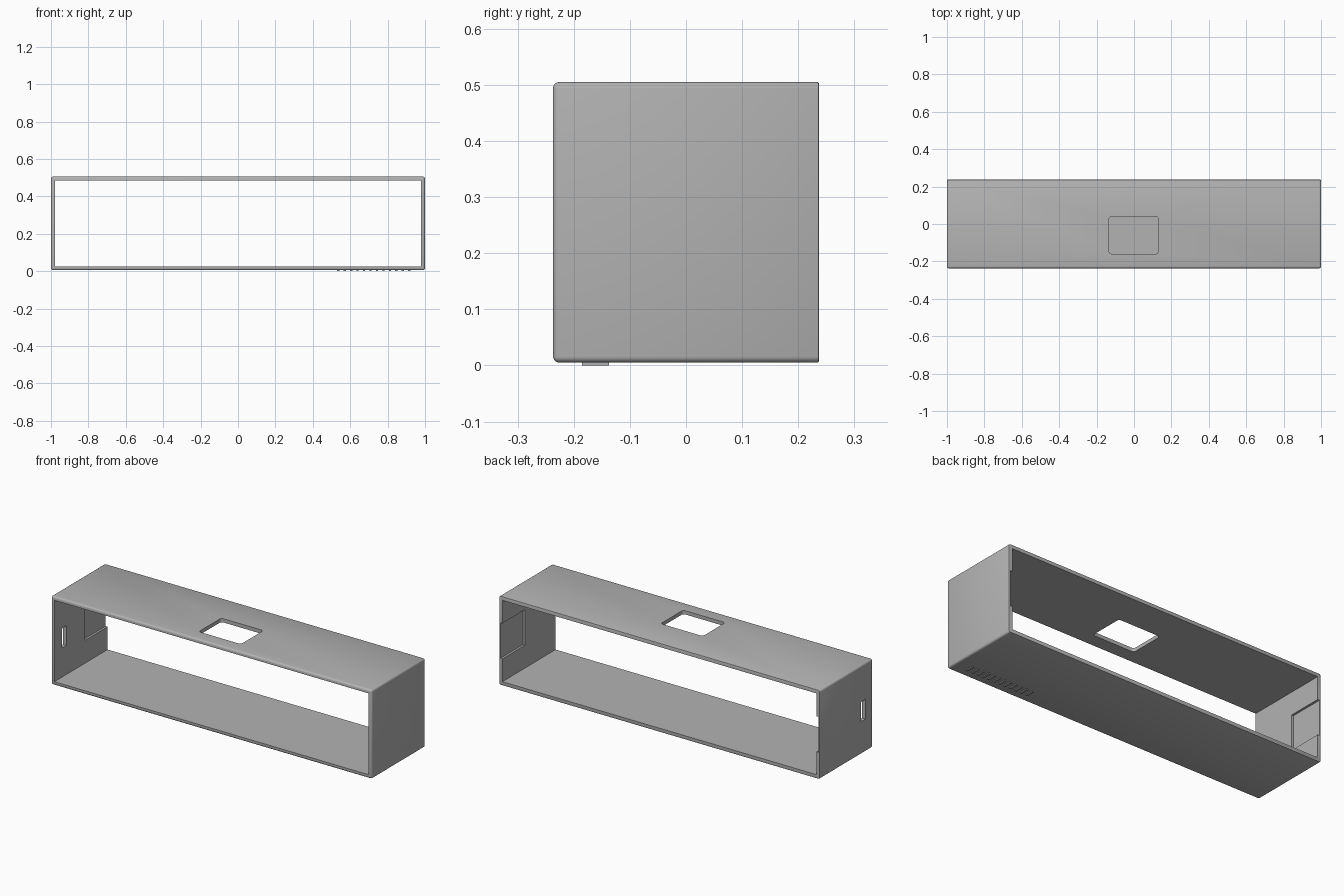
import bpy, bmesh

if "Cube" in bpy.data.objects:
    bpy.data.objects.remove(bpy.data.objects["Cube"])

grey = bpy.data.materials.new("plain_grey")
grey.diffuse_color = (0.45, 0.45, 0.45, 1)
grey.use_nodes = True
grey.node_tree.nodes["Principled BSDF"].inputs["Base Color"].default_value = grey.diffuse_color


def box(name, lo, hi, bevels=()):
    """Box between two corners; bevels = (edge test, radius, segments)."""
    bm = bmesh.new()
    bmesh.ops.create_cube(bm, size=1)
    for v in bm.verts:
        for i in range(3):
            v.co[i] = hi[i] if v.co[i] > 0 else lo[i]
    for test, radius, segs in bevels:
        edges = [e for e in bm.edges if test(*[v.co for v in e.verts])]
        bmesh.ops.bevel(bm, geom=edges, offset=radius, segments=segs,
                        profile=0.5, affect='EDGES')
    mesh = bpy.data.meshes.new(name)
    bm.to_mesh(mesh)
    bm.free()
    obj = bpy.data.objects.new(name, mesh)
    mesh.materials.append(grey)
    bpy.context.collection.objects.link(obj)
    return obj


def cut(target, cutter):
    bpy.context.view_layer.objects.active = target
    mod = target.modifiers.new("cut", 'BOOLEAN')
    mod.operation = 'DIFFERENCE'
    mod.solver = 'EXACT'
    mod.object = cutter
    bpy.ops.object.modifier_apply(modifier=mod.name)
    bpy.data.objects.remove(cutter)


X, Y, Z0, Z1, T = 1.0, 0.237, 0.005, 0.505, 0.021

# Outer body: soft front rim and long edges, nearly crisp back rim
body = box("sleeve_body", (-X, -Y, Z0), (X, Y, Z1), [
    (lambda a, b: a.y < 0 or b.y < 0, 0.011, 4),
    (lambda a, b: a.y > 0.23 and b.y > 0.23, 0.003, 2)])

# Open tunnel from front to back
cut(body, box("tunnel_cutter", (-X + T, -1, Z0 + T), (X - T, 1, Z1 - T)))

# Rounded window in the top
cut(body, box("window_cutter", (-0.133, -0.16, 0.4), (0.13, 0.04, 0.6),
              [(lambda a, b: abs(a.z - b.z) > 0.1, 0.015, 4)]))

# Slot through the left wall
cut(body, box("slot_cutter", (-1.1, -0.17, 0.19), (-0.9, -0.13, 0.30)))

# Shallow recesses inside both end walls, open at the back
for s in (-1, 1):
    xs = sorted((s * 0.9, s * (X - T + 0.012)))
    cut(body, box("recess_cutter", (xs[0], 0.037, 0.155), (xs[1], 0.5, 0.355)))

# Row of small raised ribs under the right end
for i in range(12):
    x = 0.53 + i * 0.0345
    box("under_rib", (x, -0.185, 0), (x + 0.012, -0.137, Z0 + 0.003))

bpy.ops.object.select_all(action='DESELECT')
body.select_set(True)
bpy.context.view_layer.objects.active = body
bpy.ops.object.shade_smooth_by_angle(angle=0.6)
